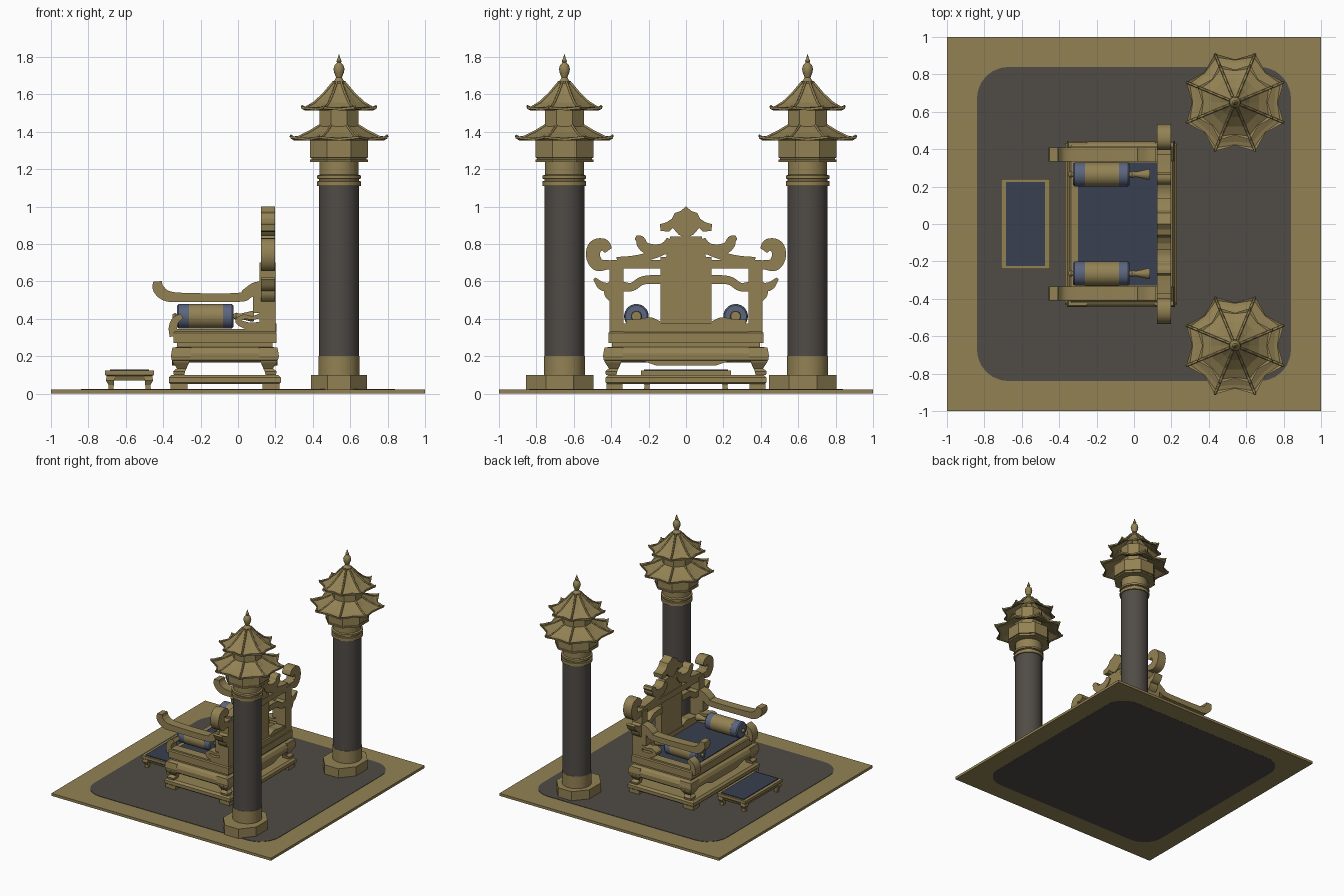
import bpy, bmesh, math
from mathutils import Vector

if "Cube" in bpy.data.objects:
    bpy.data.objects.remove(bpy.data.objects["Cube"])


def material(name, rgb):
    m = bpy.data.materials.new(name)
    m.diffuse_color = (*rgb, 1)
    m.use_nodes = True
    m.node_tree.nodes["Principled BSDF"].inputs["Base Color"].default_value = m.diffuse_color
    return m


GOLD = material("old_gold", (0.29, 0.222, 0.088))
DARK = material("charcoal", (0.080, 0.071, 0.062))
NAVY = material("navy_fabric", (0.040, 0.050, 0.080))
BLUE = material("blue_fabric", (0.105, 0.130, 0.210))


def finish(bm, name, mat, smooth=False):
    bmesh.ops.recalc_face_normals(bm, faces=bm.faces)
    me = bpy.data.meshes.new(name)
    bm.to_mesh(me)
    bm.free()
    ob = bpy.data.objects.new(name, me)
    bpy.context.collection.objects.link(ob)
    me.materials.append(mat)
    if smooth:
        bpy.ops.object.select_all(action='DESELECT')
        ob.select_set(True)
        bpy.context.view_layer.objects.active = ob
        bpy.ops.object.shade_smooth_by_angle(angle=math.radians(35))
    return ob


def loft(name, rings, mat, smooth=False):
    """Skin equal-length rings of points and cap both ends."""
    bm = bmesh.new()
    vs = [[bm.verts.new(p) for p in r] for r in rings]
    n = len(vs[0])
    for a, b in zip(vs, vs[1:]):
        for i in range(n):
            bm.faces.new((a[i], a[(i + 1) % n], b[(i + 1) % n], b[i]))
    bm.faces.new(vs[0])
    bm.faces.new(vs[-1])
    return finish(bm, name, mat, smooth)


def tiers(name, cx, cy, levels, mat):
    """Stack of rectangles: (z, half x, half y)."""
    return loft(name, [[(cx + a * hx, cy + b * hy, z) for a, b in ((-1, -1), (1, -1), (1, 1), (-1, 1))]
                       for z, hx, hy in levels], mat)


def box(name, x0, x1, y0, y1, z0, z1, mat=GOLD):
    return tiers(name, (x0 + x1) / 2, (y0 + y1) / 2,
                 [(z, abs(x1 - x0) / 2, abs(y1 - y0) / 2) for z in (z0, z1)], mat)


def lathe(name, c, prof, n, mat, axis='z', smooth=True, sy=1):
    """Turned part: prof is (radius, position along axis)."""
    rings = []
    for r, t in prof:
        ring = []
        for i in range(n):
            a = 2 * math.pi * (i + 0.5) / n
            u, v = r * math.cos(a), r * math.sin(a) * sy
            ring.append((c[0] + u, c[1] + v, t) if axis == 'z' else (t, c[1] + u, c[2] + v))
        rings.append(ring)
    return loft(name, rings, mat, smooth)


def prism(name, pts, d0, d1, plane, mat=GOLD, smooth=False):
    """Outline in the yz or xz plane, given depth along the other axis."""
    def put(p, d):
        return (d, p[0], p[1]) if plane == 'yz' else (p[0], d, p[1])
    return loft(name, [[put(p, d) for p in pts] for d in (d0, d1)], mat, smooth)


def strip(name, path, d0, d1, plane, steps=5):
    """Curved bar: path of (u, z, width), smoothed, then extruded."""
    p = [Vector(q) for q in path]
    p = [2 * p[0] - p[1]] + p + [2 * p[-1] - p[-2]]
    line = []
    for a, b, c, d in zip(p, p[1:], p[2:], p[3:]):
        for k in range(steps):
            t = k / steps
            line.append(0.5 * (2 * b + (c - a) * t + (2 * a - 5 * b + 4 * c - d) * t * t
                               + (3 * b - a - 3 * c + d) * t ** 3))
    line.append(p[-2])
    left, right = [], []
    for i, q in enumerate(line):
        t = line[min(i + 1, len(line) - 1)] - line[max(i - 1, 0)]
        n = Vector((-t.y, t.x)).normalized() * q.z / 2
        left.append((q.x + n.x, q.y + n.y))
        right.append((q.x - n.x, q.y - n.y))
    return prism(name, left + right[::-1], d0, d1, plane, smooth=True)


# Floor plate with rounded dark carpet inlaid through it
box("floor_plate", -1, 1, -1, 1, 0.001, 0.022)
carpet = []
for k, (sx, sy) in enumerate(((1, 1), (-1, 1), (-1, -1), (1, -1))):
    for j in range(7):
        a = math.radians(90 * k + 15 * j)
        carpet.append((sx * 0.67 + 0.17 * math.cos(a), sy * 0.67 + 0.17 * math.sin(a)))
loft("floor_carpet", [[(x, y, z) for x, y in carpet] for z in (0, 0.025)], DARK)

C8 = math.cos(math.pi / 8)


def roof(name, c, rows):
    """Eight-sided scalloped roof; rows are (corner r, corner z, mid r, mid z)."""
    rings = []
    for drop in (0, 1):
        for rc, zc, rm, zm in (rows if not drop else rows[::-1]):
            ring = []
            for i in range(16):
                a = math.pi * (i + 1) / 8 - math.pi / 8 * 0.5 - math.pi / 16
                r, z = (rc, zc) if i % 2 else (rm, zm)
                a = math.pi / 8 * i
                ring.append((c[0] + r * math.cos(a), c[1] + r * math.sin(a), z - 0.012 * drop))
            rings.append(ring)
    loft(name, rings, GOLD)
    # raised ridges with turned-up tips
    for i in range(1, 16, 2):
        a = math.pi / 8 * i
        cu = bpy.data.curves.new(name + "_ridge", 'CURVE')
        cu.dimensions = '3D'
        cu.bevel_depth, cu.bevel_resolution, cu.use_fill_caps = 0.007, 0, True
        sp = cu.splines.new('POLY')
        sp.points.add(len(rows) - 1)
        for q, (rc, zc, _, _) in zip(sp.points, rows):
            q.co = (c[0] + rc * math.cos(a), c[1] + rc * math.sin(a), zc + 0.002, 1)
        cu.materials.append(GOLD)
        bpy.context.collection.objects.link(bpy.data.objects.new(name + "_ridge", cu))


# Two lantern-topped pillars
for s in (-1, 1):
    c = (0.54, s * 0.65, 0)
    lathe("pillar_base", (0.54, s * 0.65 - 0.025, 0), [(0.15 / C8, 0.02), (0.15 / C8, 0.1)], 8, GOLD, smooth=False, sy=1.2)
    lathe("pillar_foot", c, [(0.11, 0.1), (0.11, 0.2)], 32, GOLD)
    lathe("pillar_shaft", c, [(0.108, 0.2), (0.108, 1.115)], 32, DARK)
    lathe("pillar_capital", c, [(0.117, 1.11), (0.117, 1.135), (0.107, 1.137), (0.107, 1.147), (0.117, 1.149),
                                (0.117, 1.165), (0.105, 1.17), (0.105, 1.24)], 32, GOLD)
    lathe("lantern_lower", c, [(0.155 / C8, 1.238), (0.155 / C8, 1.25), (0.147 / C8, 1.251), (0.147 / C8, 1.26),
                               (0.155 / C8, 1.261), (0.155 / C8, 1.36), (0.1, 1.37)], 8, GOLD, smooth=False)
    lathe("lantern_upper", c, [(0.105 / C8, 1.36), (0.105 / C8, 1.53)], 8, GOLD, smooth=False)
    roof("lower_roof", c, [(0.11, 1.432, 0.102, 1.43), (0.17, 1.398, 0.155, 1.397),
                           (0.235, 1.369, 0.21, 1.372), (0.262, 1.366, 0.226, 1.366), (0.282, 1.377, 0.23, 1.365)])
    roof("upper_roof", c, [(0.03, 1.665, 0.028, 1.662), (0.085, 1.604, 0.078, 1.6), (0.14, 1.555, 0.128, 1.555),
                           (0.195, 1.525, 0.17, 1.53), (0.217, 1.535, 0.175, 1.526)])
    lathe("finial", c, [(0.03, 1.64), (0.034, 1.668), (0.024, 1.675), (0.016, 1.69), (0.026, 1.715), (0.03, 1.735),
                        (0.024, 1.755), (0.011, 1.77), (0.014, 1.778), (0.006, 1.795), (0.002, 1.812)], 16, GOLD)

# Throne plinth, waist and seat
X = -0.07
tiers("plinth", X, 0, [(0.05, 0.29, 0.42), (0.06, 0.3, 0.43), (0.085, 0.3, 0.43), (0.1, 0.285, 0.415)], GOLD)
tiers("apron", X, 0, [(0.165, 0.265, 0.42), (0.18, 0.285, 0.44), (0.215, 0.287, 0.442),
                      (0.24, 0.275, 0.43), (0.25, 0.26, 0.415)], GOLD)
tiers("seat_waist", X, 0, [(0.25, 0.255, 0.395), (0.272, 0.255, 0.395)], GOLD)
tiers("seat_slab", X, 0, [(0.27, 0.275, 0.415), (0.325, 0.275, 0.415), (0.333, 0.268, 0.408)], GOLD)
box("seat_cushion", -0.3, 0.125, -0.33, 0.33, 0.33, 0.339, NAVY)
for x in (-0.34, 0.2):
    prism("apron_drop", [(-0.25, 0.18), (-0.16, 0.15), (0.16, 0.15), (0.25, 0.18)], x - 0.012, x + 0.012, 'yz')
for sy in (-1, 1):
    for sx in (-1, 1):
        box("plinth_foot", X + sx * 0.2, X + sx * 0.292, sy * 0.34, sy * 0.425, 0.022, 0.055)
        x, y = X + sx * 0.235, sy * 0.39
        rings = [(0.1, 0.01, 0.028), (0.118, 0.01, 0.032), (0.135, -0.004, 0.026), (0.165, 0.0, 0.043),
                 (0.2, 0.0, 0.054), (0.245, -0.004, 0.05)]
        loft("cabriole_leg", [[(x + sx * o + a * h, y + sy * o + b * h, z)
                               for a, b in ((-1, -1), (1, -1), (1, 1), (-1, 1))] for z, o, h in rings], GOLD)

# Arms, bolsters and tassels
for s in (-1, 1):
    a, b = s * 0.335, s * 0.408
    strip("arm_rail", [(-0.43, 0.6, 0.045), (-0.425, 0.56, 0.06), (-0.38, 0.522, 0.058), (-0.28, 0.514, 0.048),
                       (-0.0, 0.514, 0.048), (0.05, 0.535, 0.06), (0.1, 0.57, 0.055), (0.19, 0.575, 0.05)], a, b, 'xz')
    strip("arm_front_post", [(-0.345, 0.305, 0.04), (-0.348, 0.35, 0.045), (-0.335, 0.39, 0.04),
                             (-0.3, 0.415, 0.03)], a, b, 'xz')
    box("arm_sill", -0.33, 0.16, a, b, 0.33, 0.345)
    box("arm_back_post", 0.115, 0.2, a, b, 0.33, 0.7)
    box("arm_back_block", 0.08, 0.12, a, b, 0.43, 0.57)
    strip("arm_scroll", [(0.13, 0.36, 0.05), (0.06, 0.36, 0.04), (0.0, 0.385, 0.03), (0.03, 0.41, 0.025),
                         (0.08, 0.405, 0.02), (0.13, 0.42, 0.03)], a, b, 'xz')
    c = (0, s * 0.265, 0.413)
    lathe("bolster_wrap", c, [(0.066, -0.262), (0.066, -0.08)], 24, GOLD, 'x')
    for e0, e1, f in ((-0.262, -0.325, -1), (-0.08, -0.025, 1)):
        lathe("bolster_end", c, [(0.065, e0), (0.065, e1 - f * 0.008), (0.058, e1)], 24, BLUE, 'x')
        k = e1
        lathe("bolster_tassel", c, [(0.012, k), (0.018, k + f * 0.012), (0.012, k + f * 0.024)] if f < 0 else
              [(0.012, k), (0.02, k + 0.015), (0.014, k + 0.035), (0.03, k + 0.1), (0.026, k + 0.11)], 12, GOLD, 'x')

# Carved backrest
B0, B1 = 0.122, 0.198
box("back_panel", 0.13, 0.19, -0.135, 0.135, 0.33, 0.73)
box("back_sill", 0.125, 0.205, -0.335, 0.335, 0.33, 0.375)
box("back_top_rail", B0, B1, -0.38, 0.38, 0.668, 0.715)
prism("crown_block", [(-0.11, 0.71), (0.11, 0.71), (0.085, 0.84), (-0.085, 0.84)], 0.13, 0.19, 'yz')
half = [(0.0, 1.0), (0.03, 0.975), (0.06, 0.965), (0.075, 0.935), (0.105, 0.915), (0.14, 0.905), (0.135, 0.87),
        (0.09, 0.865), (0.07, 0.885), (0.04, 0.85), (0.0, 0.83)]
prism("crown_crest", half + [(-y, z) for y, z in half[-2:0:-1]], B0, B1, 'yz')
for s in (-1, 1):
    def carve(name, path):
        strip(name, [(s * y, z, w) for y, z, w in path], B0, B1, 'yz')
    carve("back_ear", [(0.35, 0.692, 0.047), (0.42, 0.688, 0.05), (0.472, 0.69, 0.07), (0.497, 0.735, 0.075),
                       (0.485, 0.785, 0.075), (0.44, 0.795, 0.065), (0.415, 0.765, 0.045)])
    carve("back_side_bracket", [(0.38, 0.615, 0.025), (0.41, 0.575, 0.04), (0.45, 0.575, 0.045), (0.49, 0.615, 0.015)])
    carve("back_side_brace", [(0.39, 0.49, 0.02), (0.415, 0.53, 0.04), (0.42, 0.58, 0.035)])
    carve("back_inner_brace", [(0.36, 0.575, 0.055), (0.29, 0.57, 0.045), (0.23, 0.605, 0.045), (0.13, 0.61, 0.05)])
    carve("back_shoulder", [(0.37, 0.715, 0.03), (0.28, 0.72, 0.035), (0.2, 0.735, 0.045), (0.11, 0.78, 0.06),
                            (0.08, 0.82, 0.05)])
    carve("crown_scroll", [(0.11, 0.775, 0.06), (0.17, 0.765, 0.065), (0.225, 0.785, 0.055), (0.245, 0.82, 0.05),
                           (0.27, 0.835, 0.02)])
    carve("back_foot_scroll", [(0.14, 0.37, 0.03), (0.19, 0.39, 0.035), (0.24, 0.385, 0.03), (0.32, 0.38, 0.03)])

# Footstool
tiers("stool_top", -0.58, 0, [(0.088, 0.115, 0.225), (0.1, 0.13, 0.24), (0.122, 0.13, 0.24)], GOLD)
tiers("stool_apron", -0.58, 0, [(0.07, 0.112, 0.222), (0.09, 0.12, 0.23)], GOLD)
box("stool_cushion", -0.685, -0.475, -0.225, 0.225, 0.12, 0.128, NAVY)
for sx in (-1, 1):
    for sy in (-1, 1):
        x, y = -0.58 + sx * 0.1, sy * 0.21
        loft("stool_leg", [[(x + sx * o + a * h, y + sy * o + b * h, z)
                            for a, b in ((-1, -1), (1, -1), (1, 1), (-1, 1))]
                           for z, o, h in ((0.022, 0.0, 0.014), (0.045, -0.002, 0.014), (0.07, 0.004, 0.022),
                                           (0.095, 0.0, 0.022))], GOLD)
